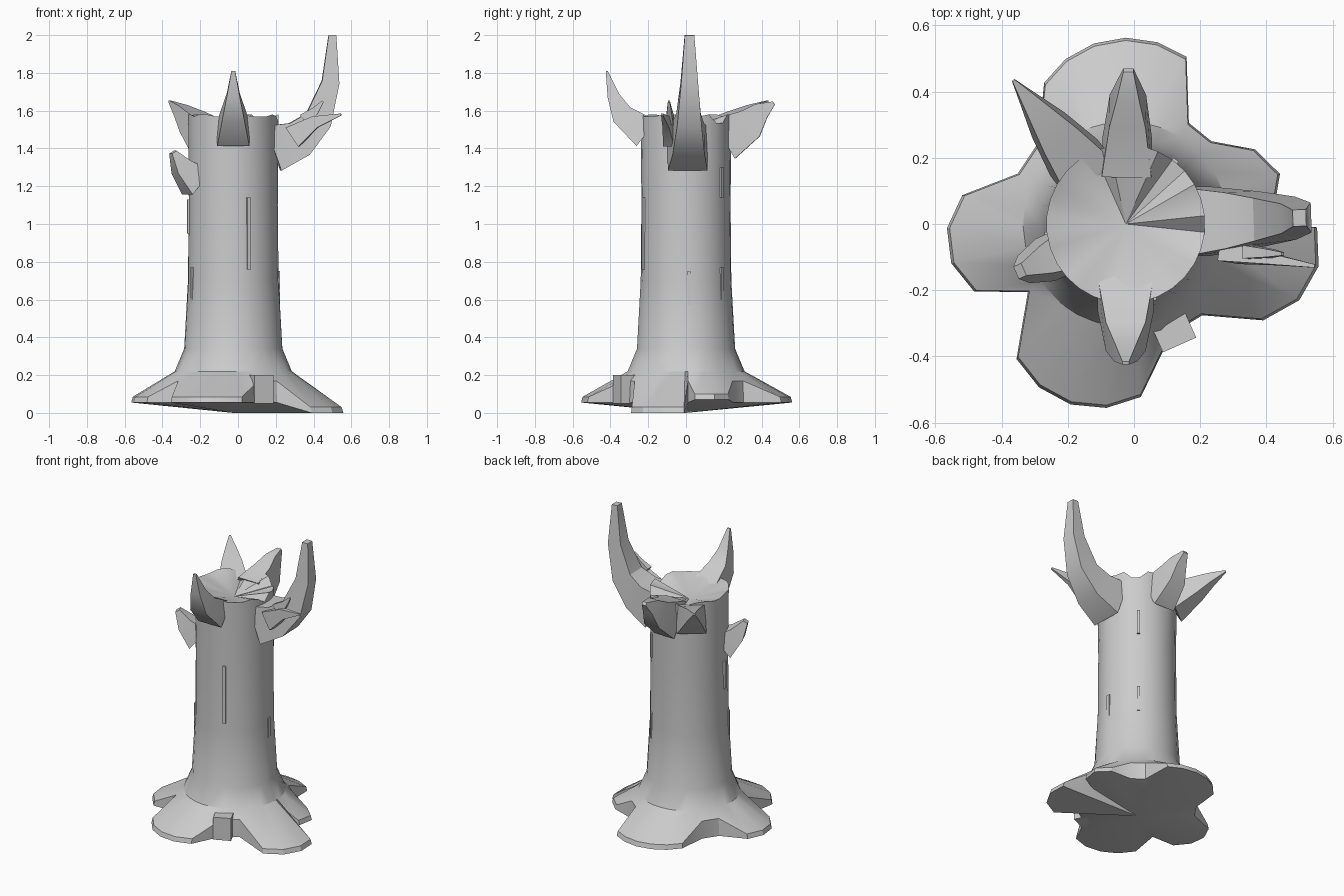
import bpy, bmesh, math, random
from mathutils import Vector, Matrix

old_cube = bpy.data.objects.get("Cube")
if old_cube:
    bpy.data.objects.remove(old_cube, do_unlink=True)

random.seed(4)
CENTRE = Vector((-.025, 0, 0))


def finish(name, bm):
    """Turn the bmesh into a smooth object that keeps its sharp edges."""
    bmesh.ops.recalc_face_normals(bm, faces=bm.faces)
    mesh = bpy.data.meshes.new(name)
    bm.to_mesh(mesh)
    bm.free()
    part = bpy.data.objects.new(name, mesh)
    bpy.context.collection.objects.link(part)
    bpy.ops.object.select_all(action='DESELECT')
    part.select_set(True)
    bpy.context.view_layer.objects.active = part
    bpy.ops.object.shade_smooth_by_angle(angle=math.radians(30))


def bridge(bm, lower, upper):
    for i, vert in enumerate(lower):
        bm.faces.new((lower[i - 1], vert, upper[i], upper[i - 1]))


def fan(bm, ring, point):
    tip = bm.verts.new(point)
    for i, vert in enumerate(ring):
        bm.faces.new((ring[i - 1], vert, tip))


def polar(degrees, radius, z):
    angle = math.radians(degrees)
    return CENTRE + Vector((radius * math.cos(angle), radius * math.sin(angle), z))


def lerp(start, end, t):
    return start + (end - start) * t


# Root lobes: start and end angle, reach, lean towards the end, underside height
lobes = [
    (6, 30, .49, 0, .07),
    (70, 120, .56, -.04, .055),
    (170, 204, .545, 0, .055),
    (231, 275, .57, 0, .055),
    (325, 359, .59, .06, 0),
]

# Footprint: rounded lobes with narrow valleys between them
footprint = []
for i, (start, end, reach, lean, base) in enumerate(lobes):
    steps = max(2, round((end - start) / 10))
    for step in range(steps + 1):
        u = 2 * step / steps - 1
        radius = reach * (1 - .08 * u * u + lean * u)
        footprint.append((lerp(start, end, step / steps), radius, base, base + .03))
    gap = (lobes[(i + 1) % len(lobes)][0] - end) % 360
    for fraction in (.35, .7) if gap > 30 else (.4,):
        footprint.append((end + gap * fraction, .36, .055, .17))

# Trunk: loft from the roots up to the notched crown
bm = bmesh.new()
underside = [bm.verts.new(polar(a, r, low)) for a, r, low, high in footprint]
ring = [bm.verts.new(polar(a, r * .985, high)) for a, r, low, high in footprint]
bridge(bm, underside, ring)
fan(bm, underside, CENTRE)

spacing = 360 / len(footprint)
trunk_rings = [(.31, .22), (.26, .34), (.24, .7), (.236, 1.1), (.24, 1.57)]
for level, (radius, height) in enumerate(trunk_rings):
    evenness = level / (len(trunk_rings) - 1)
    next_ring = []
    for i, point in enumerate(footprint):
        degrees = lerp(point[0], spacing * (i + .5), evenness)
        notch = random.choice((.01, .01, 0, -.035)) if evenness == 1 else 0
        next_ring.append(bm.verts.new(polar(degrees, radius, height + notch)))
    bridge(bm, ring, next_ring)
    ring = next_ring
fan(bm, ring, CENTRE + Vector((0, 0, 1.5)))
finish("trunk", bm)


def branch(name, degrees, path, width, depth, tip_width, tip_depth, origin=CENTRE):
    """Loft a tapering four-sided section along a path of radius and height."""
    bm = bmesh.new()
    place = Matrix.Translation(origin) @ Matrix.Rotation(math.radians(degrees), 4, 'Z')
    spine = [Vector((r, 0, z)) for r, z in path]
    last = len(spine) - 1
    rings = []
    for i, point in enumerate(spine):
        along = spine[min(i + 1, last)] - spine[max(i - 1, 0)]
        if i == last:
            along = spine[last] - spine[last - 1]
        across = Vector((-along.z, 0, along.x)).normalized()
        across *= lerp(depth, tip_depth, i / last) / 2
        side = Vector((0, lerp(width, tip_width, i / last) / 2, 0))
        corners = (-across - side, -across + side, across + side, across - side)
        rings.append([bm.verts.new(place @ (point + corner)) for corner in corners])
    for lower, upper in zip(rings, rings[1:]):
        bridge(bm, lower, upper)
    bm.faces.new(rings[0])
    bm.faces.new(rings[-1])
    finish(name, bm)


# Broken branches round the crown
branch("tall_branch", 2,
       [(.21, 1.4), (.35, 1.45), (.45, 1.55), (.515, 1.75), (.525, 2)],
       width=.21, depth=.25, tip_width=.05, tip_depth=.04)
branch("front_spike", -90,
       [(.21, 1.48), (.34, 1.58), (.385, 1.68), (.42, 1.81)],
       width=.17, depth=.17, tip_width=.02, tip_depth=.01)
branch("back_branch", 89,
       [(.2, 1.45), (.34, 1.53), (.4, 1.6), (.465, 1.64)],
       width=.15, depth=.24, tip_width=.03, tip_depth=.02)
branch("long_branch", 128,
       [(.21, 1.46), (.35, 1.54), (.45, 1.6), (.55, 1.65)],
       width=.18, depth=.18, tip_width=.01, tip_depth=.01)
branch("low_branch", 204,
       [(.21, 1.22), (.3, 1.3), (.35, 1.38)],
       width=.14, depth=.17, tip_width=.04, tip_depth=.03)

# Forked twig in front of the tall branch
fork = Vector((.25, -.08, 0))
branch("twig", -9, [(.04, 1.46), (.16, 1.54), (.3, 1.58)],
       width=.06, depth=.12, tip_width=.01, tip_depth=.01, origin=fork)
branch("twig_prong", -3, [(.1, 1.55), (.16, 1.6), (.2, 1.65)],
       width=.04, depth=.07, tip_width=.01, tip_depth=.01, origin=fork)


def block(name, degrees, inner, outer, width, bottom, top):
    """A straight radial block standing out of the trunk."""
    middle, height = (bottom + top) / 2, top - bottom
    branch(name, degrees, [(inner, middle), (outer, middle)],
           width, height, width, height)


# Square root stub and raised bark strips
block("root_stub", -66, .2, .4, .11, .05, .2)
bark_strips = [(-70, .76, 1.14), (52, 1.14, 1.3), (52, .6, .77),
               (4, .57, .75), (205, .58, .77), (188, .95, 1.13)]
for degrees, bottom, top in bark_strips:
    block("bark_strip", degrees, .2, .247, .02, bottom, top)
